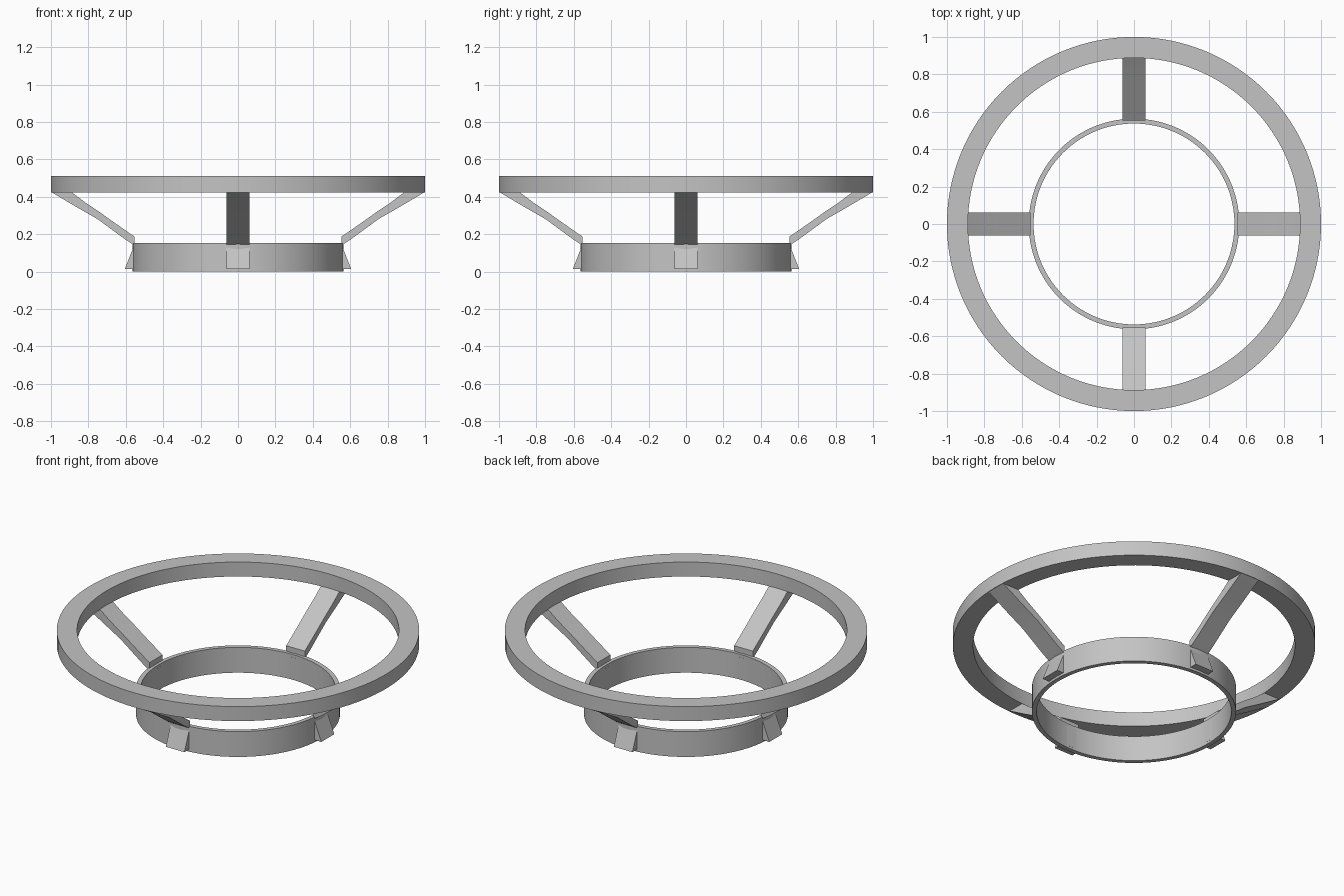
import bpy
import bmesh
import math

cube = bpy.data.objects.get("Cube")
if cube:
    bpy.data.objects.remove(cube, do_unlink=True)

grey = bpy.data.materials.new("plain_grey")
grey.use_nodes = True
colour = (0.55, 0.55, 0.55, 1)
grey.diffuse_color = colour
grey.node_tree.nodes["Principled BSDF"].inputs["Base Color"].default_value = colour


def finish(name, bm, smooth):
    bmesh.ops.recalc_face_normals(bm, faces=bm.faces)
    mesh = bpy.data.meshes.new(name)
    bm.to_mesh(mesh)
    bm.free()
    mesh.materials.append(grey)
    obj = bpy.data.objects.new(name, mesh)
    bpy.context.collection.objects.link(obj)
    if smooth:
        bpy.ops.object.select_all(action="DESELECT")
        obj.select_set(True)
        bpy.context.view_layer.objects.active = obj
        bpy.ops.object.shade_smooth_by_angle(angle=math.radians(30))
    return obj


def ring(name, inner, outer, bottom, top, sides=128):
    """Spin a rectangular section around z."""
    bm = bmesh.new()
    section = [(inner, bottom), (outer, bottom), (outer, top), (inner, top)]
    verts = [bm.verts.new((r, 0, z)) for r, z in section]
    edges = [bm.edges.new((verts[i], verts[i - 1])) for i in range(4)]
    bmesh.ops.spin(bm, geom=verts + edges, axis=(0, 0, 1), cent=(0, 0, 0),
                   angle=math.tau, steps=sides, use_merge=True)
    bmesh.ops.remove_doubles(bm, verts=bm.verts, dist=0.0001)
    return finish(name, bm, True)


def bracket(name, profile, width, turn, smooth):
    """Extrude a radius/height profile across its width, then turn it about z."""
    bm = bmesh.new()
    face = bm.faces.new([bm.verts.new((r, -width / 2, z)) for r, z in profile])
    new = bmesh.ops.extrude_face_region(bm, geom=[face])["geom"]
    bmesh.ops.translate(bm, vec=(0, width, 0),
                        verts=[v for v in new if isinstance(v, bmesh.types.BMVert)])
    obj = finish(name, bm, smooth)
    obj.rotation_euler.z = turn
    return obj


# Wide upper rim and narrow lower collar
ring("upper_rim", 0.888, 1.0, 0.422, 0.51)
ring("lower_collar", 0.537, 0.563, 0.0, 0.154)

# Four slightly bent arms with wedge feet against the collar
arm = [(0.553, 0.14), (0.60, 0.17), (0.75, 0.28), (0.86, 0.343), (0.998, 0.425),
       (0.89, 0.425), (0.82, 0.372), (0.74, 0.318), (0.65, 0.254), (0.553, 0.187)]
foot = [(0.536, 0.014), (0.605, 0.014), (0.557, 0.136), (0.536, 0.136)]
for i, side in enumerate(("left", "back", "right", "front")):
    turn = i * math.pi / 2
    bracket(side + "_arm", arm, 0.125, turn, True)
    bracket(side + "_foot", foot, 0.125, turn, False)
